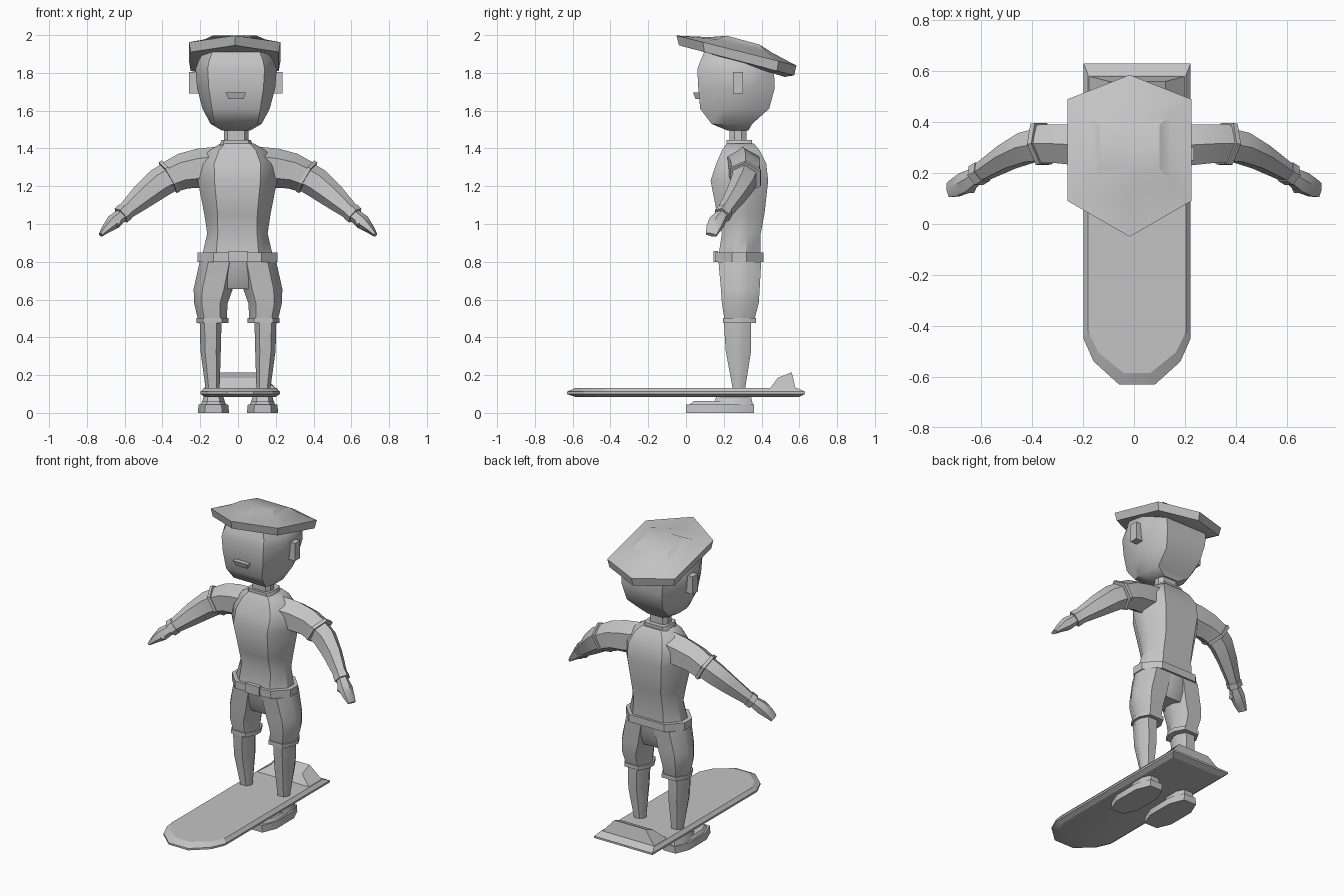
import bpy, bmesh, math
from mathutils import Vector

grey = bpy.data.materials.new("plain_grey")
grey.diffuse_color = (0.55, 0.55, 0.55, 1)


def loft(name, rings, angle=35):
    """Skin a list of equal-length rings and cap both ends."""
    bm = bmesh.new()
    vs = [[bm.verts.new(p) for p in r] for r in rings]
    n = len(rings[0])
    for a, b in zip(vs, vs[1:]):
        for i in range(n):
            j = (i + 1) % n
            bm.faces.new((a[i], a[j], b[j], b[i]))
    bm.faces.new(vs[0][::-1])
    bm.faces.new(vs[-1])
    bmesh.ops.recalc_face_normals(bm, faces=bm.faces)
    me = bpy.data.meshes.new(name)
    bm.to_mesh(me)
    bm.free()
    me.materials.append(grey)
    ob = bpy.data.objects.new(name, me)
    bpy.context.collection.objects.link(ob)
    bpy.ops.object.select_all(action='DESELECT')
    ob.select_set(True)
    bpy.context.view_layer.objects.active = ob
    bpy.ops.object.shade_smooth_by_angle(angle=math.radians(angle))
    return ob


def octa(z, cx, hw, y0, y1, f=0.6, k=0.35):
    """Horizontal eight-sided ring; f = flat front width, k = corner depth."""
    d = (y1 - y0) * k
    return [(cx + x, y, z) for x, y in (
        (-f * hw, y0), (f * hw, y0), (hw, y0 + d), (hw, y1 - d),
        (f * hw, y1), (-f * hw, y1), (-hw, y1 - d), (-hw, y0 + d))]


def rect(z, x0, x1, y0, y1):
    return [(x0, y0, z), (x1, y0, z), (x1, y1, z), (x0, y1, z)]


def box(name, x0, x1, y0, y1, z0, z1):
    return loft(name, [rect(z0, x0, x1, y0, y1), rect(z1, x0, x1, y0, y1)])


def limb(name, s, path, n=6, angle=40):
    """Tube along x, y, z points with half depth and half height, on side s."""
    pts = [Vector(p[:3]) for p in path]
    rings = []
    for i, (p, q) in enumerate(zip(pts, path)):
        t = pts[min(i + 1, len(pts) - 1)] - pts[max(i - 1, 0)]
        t.normalize()
        up = Vector((-t.z, 0, t.x)).normalized()
        dep = t.cross(up)
        ring = []
        for k in range(n):
            a = 2 * math.pi * (k + 0.5) / n
            v = p + dep * (math.cos(a) * q[3] * 1.1) + up * (math.sin(a) * q[4])
            ring.append((v.x * s, v.y, v.z))
        rings.append(ring)
    return loft(name, rings, angle)


# Torso, belt and neck
loft("shirt", [octa(z, -0.003, hw, a, b, f) for z, hw, a, b, f in (
    (0.82, 0.19, 0.17, 0.395, 0.6), (0.95, 0.16, 0.19, 0.395, 0.65),
    (1.05, 0.175, 0.165, 0.415, 0.6), (1.23, 0.21, 0.13, 0.435, 0.58),
    (1.32, 0.205, 0.16, 0.425, 0.6), (1.39, 0.15, 0.19, 0.39, 0.65),
    (1.425, 0.09, 0.215, 0.36, 0.75))], 40)
loft("belt", [octa(z, -0.003, 0.212, 0.155, 0.41, 0.6) for z in (0.8, 0.848)])
box("buckle", -0.05, 0.05, 0.145, 0.17, 0.798, 0.858)
loft("collar", [octa(z, -0.01, 0.088 - i * 0.01, 0.215, 0.35, 0.8, 0.2)
                for i, z in enumerate((1.415, 1.445))])
loft("neck", [octa(z, -0.01, 0.065, 0.23, 0.32, 0.7, 0.3) for z in (1.42, 1.53)])

# Head
loft("head", [octa(z, -0.01, hw, a, b, f, k) for z, hw, a, b, f, k in (
    (1.495, 0.075, 0.22, 0.33, 0.7, 0.3), (1.53, 0.135, 0.135, 0.35, 0.85, 0.3),
    (1.61, 0.178, 0.075, 0.44, 0.72, 0.32), (1.72, 0.207, 0.065, 0.47, 0.7, 0.3),
    (1.82, 0.215, 0.06, 0.465, 0.7, 0.3), (1.86, 0.2, 0.075, 0.4, 0.72, 0.3),
    (1.92, 0.17, 0.1, 0.27, 0.72, 0.3))], 40)
for side, x0, x1 in (("left", -0.26, -0.2), ("right", 0.18, 0.236)):
    box("ear_" + side, x0, x1, 0.25, 0.302, 1.69, 1.805)
loft("mouth", [rect(1.662, -0.05, 0.028, 0.05, 0.09),
               rect(1.695, -0.065, 0.043, 0.038, 0.09)])

# Tilted six-sided hat with a low crown
HEX = ((-0.017, -0.05), (0.225, 0.09), (0.225, 0.49),
       (-0.017, 0.585), (-0.26, 0.49), (-0.26, 0.09))
CROWN = ((-0.017, 0.216), (0.1, 0.216), (0.1, 0.39),
         (-0.017, 0.39), (-0.135, 0.39), (-0.135, 0.216))


def hat_ring(scale, drop):
    return [(-0.017 + (x + 0.017) * scale, 0.27 + (y - 0.27) * scale,
             1.985 - 0.25 * y - drop) for x, y in HEX]


mid = [((h[0] * 0.35 + c[0] * 0.65), (h[1] * 0.35 + c[1] * 0.65),
        1.975 - 0.25 * (h[1] * 0.35 + c[1] * 0.65) + 0.045)
       for h, c in zip(HEX, CROWN)]
loft("hat", [hat_ring(0.8, 0.06), hat_ring(0.96, 0.052), hat_ring(1, 0), mid,
             [(x, y, 2.055 - 0.27 * y) for x, y in CROWN]], 30)

# Shorts seat
loft("shorts_seat", [octa(z, 0, hw, a, b) for z, hw, a, b in (
    (0.655, 0.15, 0.215, 0.36), (0.72, 0.2, 0.19, 0.385),
    (0.82, 0.195, 0.17, 0.4))], 45)

for s, side in ((-1, "left"), (1, "right")):
    # Sleeve, arm and hand
    limb("sleeve_" + side, s, [(0.1, 0.3, 1.31, 0.09, 0.1), (0.2, 0.31, 1.295, 0.085, 0.105),
                               (0.29, 0.315, 1.28, 0.08, 0.095), (0.365, 0.315, 1.247, 0.078, 0.085)])
    limb("sleeve_cuff_" + side, s, [(0.355, 0.316, 1.255, 0.086, 0.095),
                                    (0.372, 0.313, 1.245, 0.086, 0.095)])
    limb("arm_" + side, s, [(0.34, 0.315, 1.262, 0.068, 0.08), (0.42, 0.3, 1.215, 0.062, 0.08),
                            (0.5, 0.262, 1.15, 0.05, 0.068), (0.62, 0.19, 1.045, 0.034, 0.04)])
    limb("wrist_cuff_" + side, s, [(0.595, 0.205, 1.067, 0.042, 0.05),
                                   (0.62, 0.19, 1.045, 0.042, 0.05)])
    limb("hand_" + side, s, [(0.61, 0.195, 1.052, 0.03, 0.034), (0.66, 0.163, 1.01, 0.042, 0.04),
                             (0.70, 0.143, 0.972, 0.038, 0.024), (0.727, 0.133, 0.943, 0.03, 0.012)])
    limb("thumb_" + side, s, [(0.625, 0.17, 1.03, 0.018, 0.018),
                              (0.64, 0.13, 0.995, 0.014, 0.014)], 4)
    # Shorts leg and its cuff
    loft("shorts_leg_" + side, [octa(z, s * (a + b) / 2, (b - a) / 2, y0, y1, 0.55)
         for z, a, b, y0, y1 in (
             (0.485, 0.06, 0.21, 0.205, 0.36), (0.58, 0.055, 0.232, 0.19, 0.385),
             (0.655, 0.028, 0.235, 0.185, 0.39), (0.8, 0.0, 0.203, 0.172, 0.398))], 45)
    loft("shorts_cuff_" + side, [octa(z, s * 0.135, 0.085, 0.195, 0.37, 0.6)
                                 for z in (0.477, 0.502)])
    # Lower leg
    loft("shin_" + side, [octa(z, s * x, hw, y0, y1, 0.55) for z, x, hw, y0, y1 in (
        (0.06, 0.135, 0.036, 0.245, 0.315), (0.14, 0.135, 0.038, 0.245, 0.315),
        (0.33, 0.145, 0.054, 0.21, 0.345), (0.49, 0.145, 0.058, 0.2, 0.345))], 40)
    # Shoe under the board: rounded sole, low toe, raised heel
    x = s * 0.13
    for part, z0, z1, h0, h1, y0, y1 in (
            ("sole", 0, 0.045, 0.083, 0.078, 0.0, 0.36),
            ("shoe_toe", 0.04, 0.062, 0.07, 0.058, 0.015, 0.3),
            ("shoe_heel", 0.04, 0.094, 0.066, 0.05, 0.14, 0.355)):
        inset = 0.0 if part == "sole" else 0.025
        loft(part + "_" + side, [octa(z0, x, h0, y0, y1, 0.55, 0.25),
                                 octa(z1, x, h1, y0 + inset, y1 - inset / 2, 0.55, 0.25)])


# Board with a bevelled rim
def board_ring(z, side, front, back):
    half = ((0.21, 0.63 - back), (0.21, -0.45 + front * 0.6),
            (0.17, -0.54 + front * 0.8), (0.07, -0.63 + front))
    right = [(0.012 + w - side, y, z) for w, y in half]
    return right + [(0.024 - px, y, z) for px, y, z in right[::-1]]


loft("board", [board_ring(0.083, 0.025, 0.05, 0.035), board_ring(0.1, 0, 0, 0),
               board_ring(0.112, 0, 0, 0), board_ring(0.133, 0.018, 0.045, 0.045)], 20)

# Raised tail at the back of the board
tail = [[(x0, 0.445, 0.13), (x1, 0.445, 0.13), (x1, 0.58, 0.13), (x0, 0.58, 0.13)]
        for x0, x1 in ((-0.18, 0.2),)]
tail.append([(-0.1, 0.485, 0.185), (0.124, 0.485, 0.185),
             (0.124, 0.56, 0.215), (-0.1, 0.56, 0.215)])
loft("board_tail", tail, 20)
